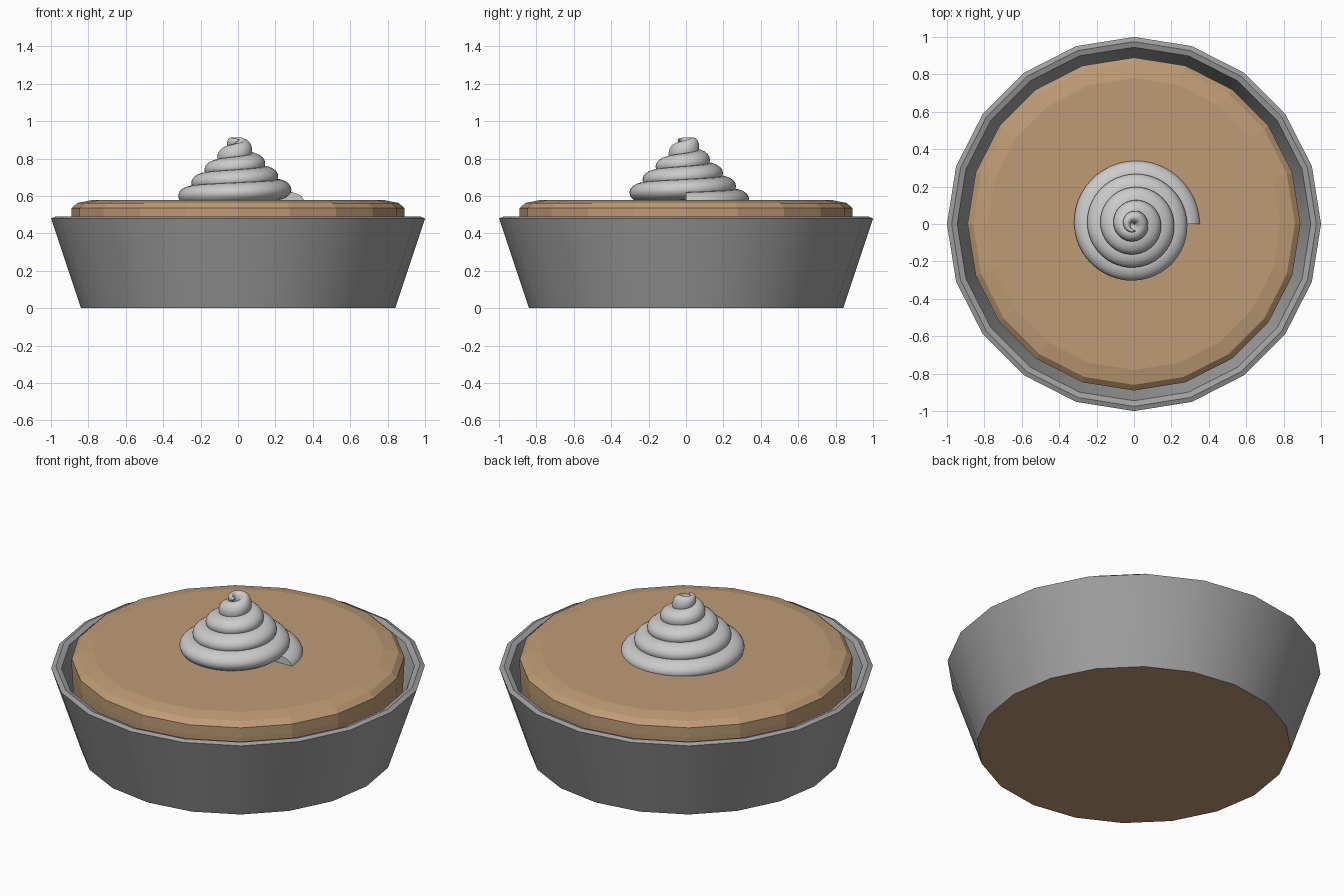
import bpy, bmesh
from math import sin, cos, pi, radians

if "Cube" in bpy.data.objects:
    bpy.data.objects.remove(bpy.data.objects["Cube"])


def material(name, rgb):
    m = bpy.data.materials.new(name)
    m.diffuse_color = (*rgb, 1)
    m.use_nodes = True
    m.node_tree.nodes["Principled BSDF"].inputs["Base Color"].default_value = m.diffuse_color
    return m


def loft(name, rings, closed_profile=False, cap_start=False, cap_end=False):
    """Skin closed rings of points into a mesh object."""
    bm = bmesh.new()
    vs = [[bm.verts.new(p) for p in ring] for ring in rings]
    n = len(vs[0])
    pairs = list(zip(vs, vs[1:]))
    if closed_profile:
        pairs.append((vs[-1], vs[0]))
    for a, b in pairs:
        for i in range(n):
            j = (i + 1) % n
            bm.faces.new((a[i], a[j], b[j], b[i]))
    if cap_start:
        bm.faces.new(vs[0][::-1])
    if cap_end:
        bm.faces.new(vs[-1])
    bmesh.ops.recalc_face_normals(bm, faces=bm.faces)
    me = bpy.data.meshes.new(name)
    bm.to_mesh(me)
    bm.free()
    ob = bpy.data.objects.new(name, me)
    bpy.context.collection.objects.link(ob)
    return ob


def lathe_rings(profile, sides=20):
    return [[(r * cos(2 * pi * i / sides), r * sin(2 * pi * i / sides), z)
             for i in range(sides)] for r, z in profile]


def smooth(ob, angle):
    bpy.ops.object.select_all(action='DESELECT')
    bpy.context.view_layer.objects.active = ob
    ob.select_set(True)
    bpy.ops.object.shade_smooth_by_angle(angle=radians(angle))


# Sloping dish wall with a slightly rounded rim, open underneath
dish = loft("dish", lathe_rings([(0.84, 0), (1.0, 0.48), (0.975, 0.49),
                                 (0.945, 0.48), (0.88, 0.30)]))
dish.data.materials.append(material("dish_grey", (0.35, 0.35, 0.35)))
smooth(dish, 30)

# Filling, which also closes the underside
filling = loft("filling", lathe_rings([(0.84, 0), (0.88, 0.30), (0.89, 0.48),
                                       (0.89, 0.535), (0.86, 0.562), (0.78, 0.578)]),
               cap_start=True, cap_end=True)
filling.data.materials.append(material("filling_brown", (0.52, 0.33, 0.18)))

# Whipped cream: tapering spiral of an elliptical section
TURNS, STEPS, SECTION = 4.78, 230, 20
rings = []
for k in range(STEPS + 1):
    t = TURNS * k / STEPS
    outer = 0.355 - 0.07 * t
    half_w = min(0.08, max(outer, 0.07) * 0.5)
    centre = max(outer - half_w, 0.038)
    z = 0.565 + 0.07 * t
    taper = min(1, max((TURNS - t) / 0.6, 0.02)) ** 0.7
    half_w *= taper
    half_h = 0.055 * taper
    a = 2 * pi * t
    ring = []
    for s in range(SECTION):
        q = 2 * pi * s / SECTION
        r = centre + half_w * cos(q)
        ring.append((r * cos(a), r * sin(a), z + half_h * sin(q)))
    rings.append(ring)
cream = loft("whipped_cream", rings, cap_start=True, cap_end=True)
smooth(cream, 50)
